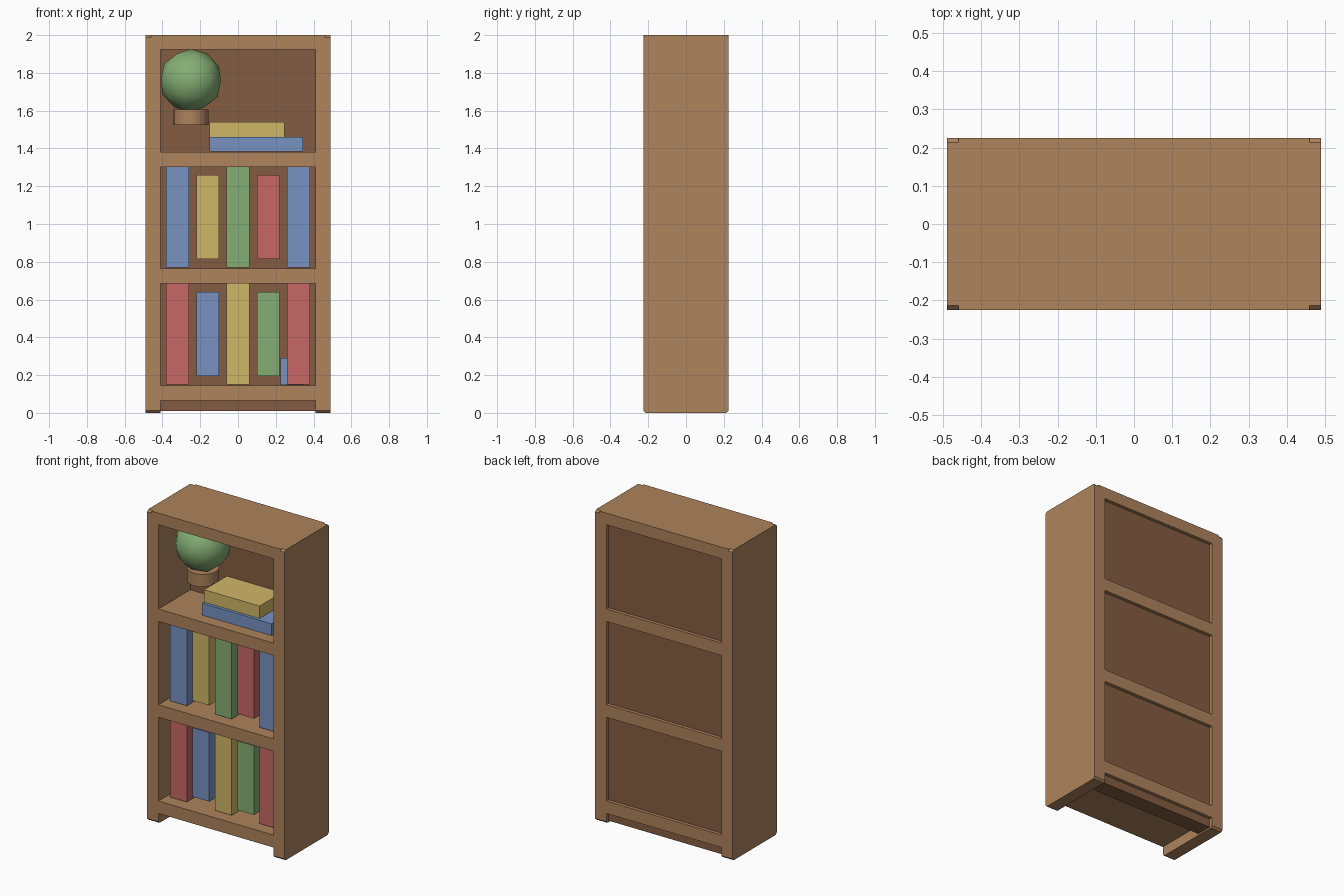
import bpy
import bmesh

if "Cube" in bpy.data.objects:
    bpy.data.objects.remove(bpy.data.objects["Cube"], do_unlink=True)


def material(name, rgb):
    m = bpy.data.materials.new(name)
    linear = [(c / 255) ** 2.2 for c in rgb] + [1.0]
    m.use_nodes = True
    m.diffuse_color = linear
    m.node_tree.nodes["Principled BSDF"].inputs["Base Color"].default_value = linear
    return m


wood = material("wood", (172, 130, 92))
dark_wood = material("dark wood", (132, 93, 68))
blue = material("book blue", (118, 145, 192))
yellow = material("book yellow", (207, 182, 102))
green = material("leaf green", (132, 173, 115))
red = material("book red", (197, 103, 101))


def box(name, mat, x, y, z, chamfer=0):
    """Box from (min, max) ranges; chamfer cuts the edges running along x."""
    bm = bmesh.new()
    bmesh.ops.create_cube(bm, size=1)
    for v in bm.verts:
        for i, (low, high) in enumerate((x, y, z)):
            v.co[i] = low if v.co[i] < 0 else high
    if chamfer:
        edges = [e for e in bm.edges
                 if abs(e.verts[0].co.x - e.verts[1].co.x) > 0.001]
        bmesh.ops.bevel(bm, geom=edges, offset=chamfer, segments=1, affect='EDGES')
    mesh = bpy.data.meshes.new(name)
    bm.to_mesh(mesh)
    bm.free()
    mesh.materials.append(mat)
    obj = bpy.data.objects.new(name, mesh)
    bpy.context.collection.objects.link(obj)
    return obj


# Case: two chamfered sides, four boards and a thick recessed back
depth = (-0.225, 0.225)
box("right_side", wood, (-0.49, -0.41), depth, (0, 2), 0.012)
box("left_side", wood, (0.41, 0.49), depth, (0, 2), 0.012)
box("top_board", wood, (-0.46, 0.46), depth, (1.925, 2))
for name, top in (("bottom_shelf", 0.145), ("middle_shelf", 0.765), ("upper_shelf", 1.382)):
    box(name, wood, (-0.45, 0.45), depth, (top - 0.08, top))
box("back_panel", dark_wood, (-0.45, 0.45), (0.10, 0.203), (0.01, 1.96))

# Standing books: tall ones alternate with short ones
rows = (("lower", 0.15, (red, blue, yellow, green, red)),
        ("middle", 0.77, (blue, yellow, green, red, blue)))
for row, base, colours in rows:
    for i, colour in enumerate(colours):
        centre = (i - 2) * 0.16
        inset = 0.045 if i % 2 else 0
        box(f"{row}_book_{i + 1}", colour, (centre - 0.06, centre + 0.06),
            (-0.15, 0.13), (base + inset, base + 0.535 - inset))

# Small book tucked behind the row, and two books lying flat
box("small_book", blue, (0.225, 0.35), (-0.1, 0.12), (0.147, 0.29))
box("flat_book_lower", blue, (-0.15, 0.345), (-0.15, 0.13), (1.384, 1.46))
box("flat_book_upper", yellow, (-0.15, 0.245), (-0.13, 0.12), (1.46, 1.54))

# Potted plant
bpy.ops.mesh.primitive_cylinder_add(vertices=16, radius=0.095, depth=0.082,
                                    location=(-0.25, 0, 1.565))
pot = bpy.context.object
pot.name = "plant_pot"
pot.data.materials.append(wood)
bpy.ops.object.shade_smooth_by_angle()

bpy.ops.mesh.primitive_ico_sphere_add(subdivisions=2, radius=0.167,
                                      location=(-0.25, 0, 1.76))
plant = bpy.context.object
plant.name = "plant_foliage"
plant.data.materials.append(green)
bpy.ops.object.shade_smooth()
